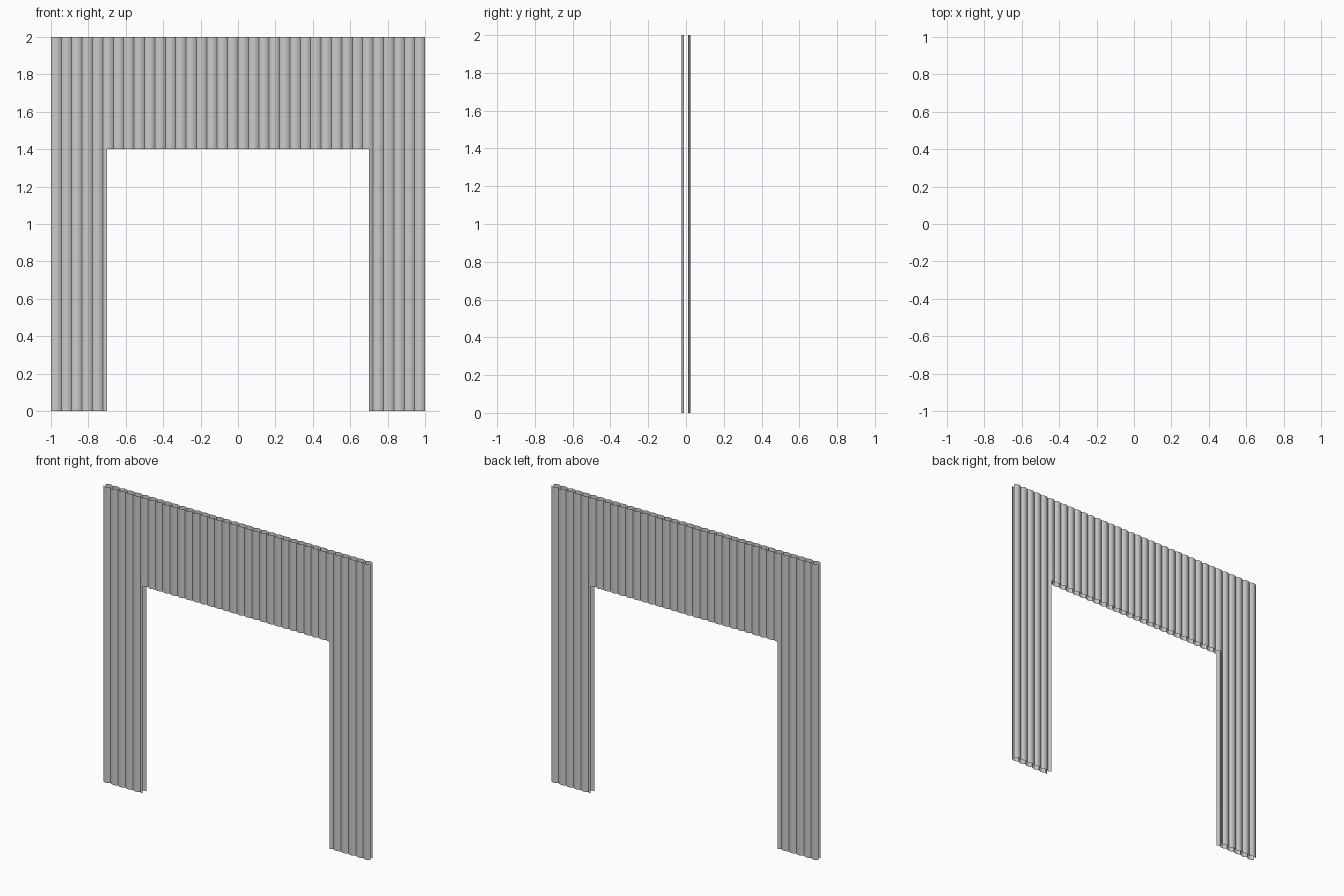
import bpy, bmesh, math

if "Cube" in bpy.data.objects:
    bpy.data.objects.remove(bpy.data.objects["Cube"])

WIDTH, HEIGHT = 2.0, 2.0
DOOR_HALF, DOOR_TOP = 0.70, 1.40
RIBS, SEGS = 36, 6
INNER, DEPTH = 0.011, 0.012     # distance of rib valleys from the centre, rib bulge
PITCH = WIDTH / RIBS


def bulge(x):
    """Outward offset of the ribbed profile at x."""
    t = ((x + WIDTH / 2) / PITCH) % 1.0
    if t > 1 - 1e-6:
        t = 0.0
    return INNER + DEPTH * 4 * t * (1 - t)


def ribbed_sheet(name, side):
    xs = [-WIDTH / 2 + i * PITCH / SEGS for i in range(RIBS * SEGS + 1)]
    # snap the nearest columns to the doorway edges
    for edge in (-DOOR_HALF, DOOR_HALF):
        k = min(range(len(xs)), key=lambda i: abs(xs[i] - edge))
        xs[k] = edge
    bm = bmesh.new()
    rows = [[bm.verts.new((x, side * bulge(x), z)) for x in xs]
            for z in (0.0, DOOR_TOP, HEIGHT)]
    for i in range(len(xs) - 1):
        in_door = abs((xs[i] + xs[i + 1]) / 2) < DOOR_HALF
        for r in range(2):
            if r == 0 and in_door:
                continue
            quad = [rows[r][i], rows[r][i + 1], rows[r + 1][i + 1], rows[r + 1][i]]
            bm.faces.new(quad if side < 0 else quad[::-1])
    bmesh.ops.delete(bm, geom=[v for v in bm.verts if not v.link_faces], context='VERTS')
    mesh = bpy.data.meshes.new(name)
    bm.to_mesh(mesh)
    bm.free()
    obj = bpy.data.objects.new(name, mesh)
    bpy.context.collection.objects.link(obj)
    bpy.ops.object.select_all(action='DESELECT')
    obj.select_set(True)
    bpy.context.view_layer.objects.active = obj
    bpy.ops.object.shade_smooth_by_angle(angle=math.radians(30))
    return obj


# front and back skins of the doorway wall, open at the edges
ribbed_sheet("front_corrugated_sheet", -1)
ribbed_sheet("back_corrugated_sheet", 1)
